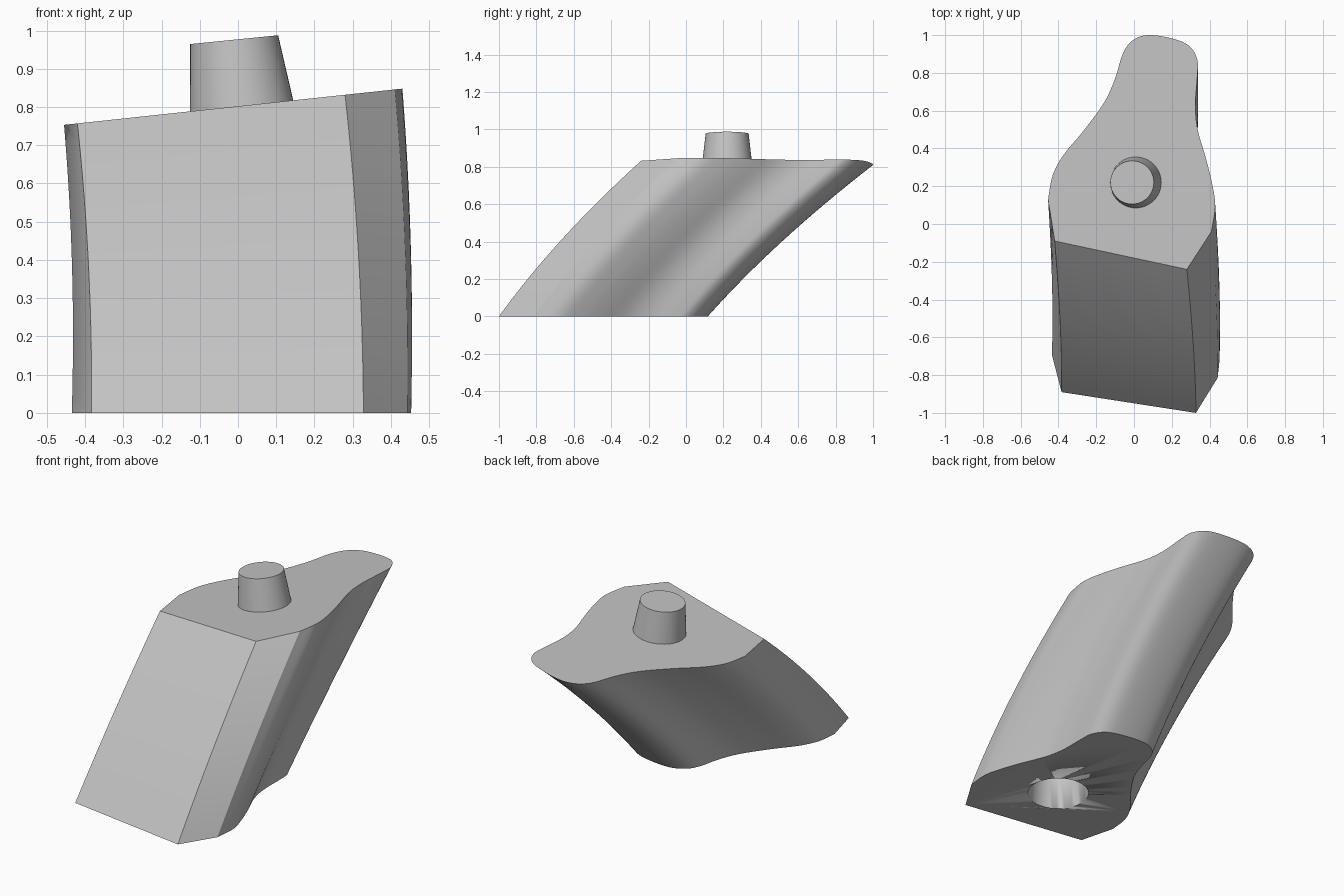
import bpy, bmesh, math
from mathutils import Vector

cube = bpy.data.objects.get("Cube")
if cube:
    bpy.data.objects.remove(cube, do_unlink=True)

mat = bpy.data.materials.new("plain grey")
mat.use_nodes = True
GREY = (0.55, 0.55, 0.55, 1)
mat.diffuse_color = GREY
mat.node_tree.nodes["Principled BSDF"].inputs["Base Color"].default_value = GREY


def finish(name, bm, sharp=30):
    bmesh.ops.recalc_face_normals(bm, faces=bm.faces)
    mesh = bpy.data.meshes.new(name)
    bm.to_mesh(mesh)
    bm.free()
    obj = bpy.data.objects.new(name, mesh)
    bpy.context.collection.objects.link(obj)
    mesh.materials.append(mat)
    bpy.ops.object.select_all(action="DESELECT")
    obj.select_set(True)
    bpy.context.view_layer.objects.active = obj
    bpy.ops.object.shade_smooth_by_angle(angle=math.radians(sharp))
    return obj


def loft(bm, rings):
    """Skin a list of closed point rings and cap both ends."""
    loops = [[bm.verts.new(p) for p in ring] for ring in rings]
    n = len(loops[0])
    for a, b in zip(loops, loops[1:]):
        for i in range(n):
            j = (i + 1) % n
            bm.faces.new((a[i], a[j], b[j], b[i]))
    bm.faces.new(loops[0])
    bm.faces.new(loops[-1])


def spline(pts, steps):
    """Catmull-Rom curve through the points."""
    p = [Vector(q) for q in pts]
    p = [2 * p[0] - p[1]] + p + [2 * p[-1] - p[-2]]
    out = []
    for a, b, c, d in zip(p, p[1:], p[2:], p[3:]):
        for k in range(steps):
            t = k / steps
            out.append(0.5 * (2 * b + (c - a) * t + (2 * a - 5 * b + 4 * c - d) * t ** 2
                              + (3 * b - a - 3 * c + d) * t ** 3))
    return out + [p[-2]]


def top_z(x):
    return 0.802 + 0.107 * x


def circle(cx, cy, r, z, tilt=0.0, n=48):
    angles = [math.tau * i / n for i in range(n)]
    return [(cx + r * math.cos(a), cy + r * math.sin(a),
             z + tilt * (cx + r * math.cos(a))) for a in angles]


# Top outline: flat front facets, then the smooth curve around the rear lobe
rear = [(-0.455, 0.13), (-0.43, 0.26), (-0.37, 0.37), (-0.27, 0.49), (-0.16, 0.64),
        (-0.10, 0.77), (-0.06, 0.90), (-0.01, 0.97), (0.07, 1.0), (0.19, 0.985),
        (0.29, 0.945), (0.335, 0.87), (0.335, 0.78), (0.325, 0.63), (0.337, 0.5),
        (0.38, 0.35), (0.41, 0.23), (0.43, 0.1), (0.41, -0.04)]
outline = [Vector((0.28, -0.24)), Vector((-0.42, -0.09))] + spline(rear, 4)

# Leaning body: each section slides forward and turns a little on the way down
SECTIONS = 16
rings = []
for s in range(SECTIONS + 1):
    t = s / SECTIONS
    bow = 4 * t * (1 - t)
    ring = []
    for x, y in outline:
        dx = 0.03 - 0.075 * y
        dy = -0.793 + 0.037 * x - 0.094 * y
        ring.append((x + dx * (1 - t) + 0.011 * bow,
                     y + dy * (1 - t) - 0.04 * bow, t * top_z(x)))
    rings.append(ring)
bm = bmesh.new()
loft(bm, rings)
body = finish("body", bm)

# Round socket in the underside
bm = bmesh.new()
loft(bm, [circle(0.03, -0.59, 0.162, -0.02), circle(0.03, -0.59, 0.145, 0.2)])
cutter = finish("socket_cutter", bm)
cutter.hide_render = True
cut = body.modifiers.new("socket", "BOOLEAN")
cut.operation = "DIFFERENCE"
cut.solver = "EXACT"
cut.object = cutter
bpy.context.view_layer.objects.active = body
bpy.ops.object.modifier_apply(modifier=cut.name)
bpy.data.objects.remove(cutter, do_unlink=True)

# Tapered peg on the sloping top
bm = bmesh.new()
loft(bm, [circle(0.01, 0.22, 0.136, 0.795, 0.107),
          circle(-0.01, 0.22, 0.115, 0.977, 0.1)])
finish("peg", bm)
